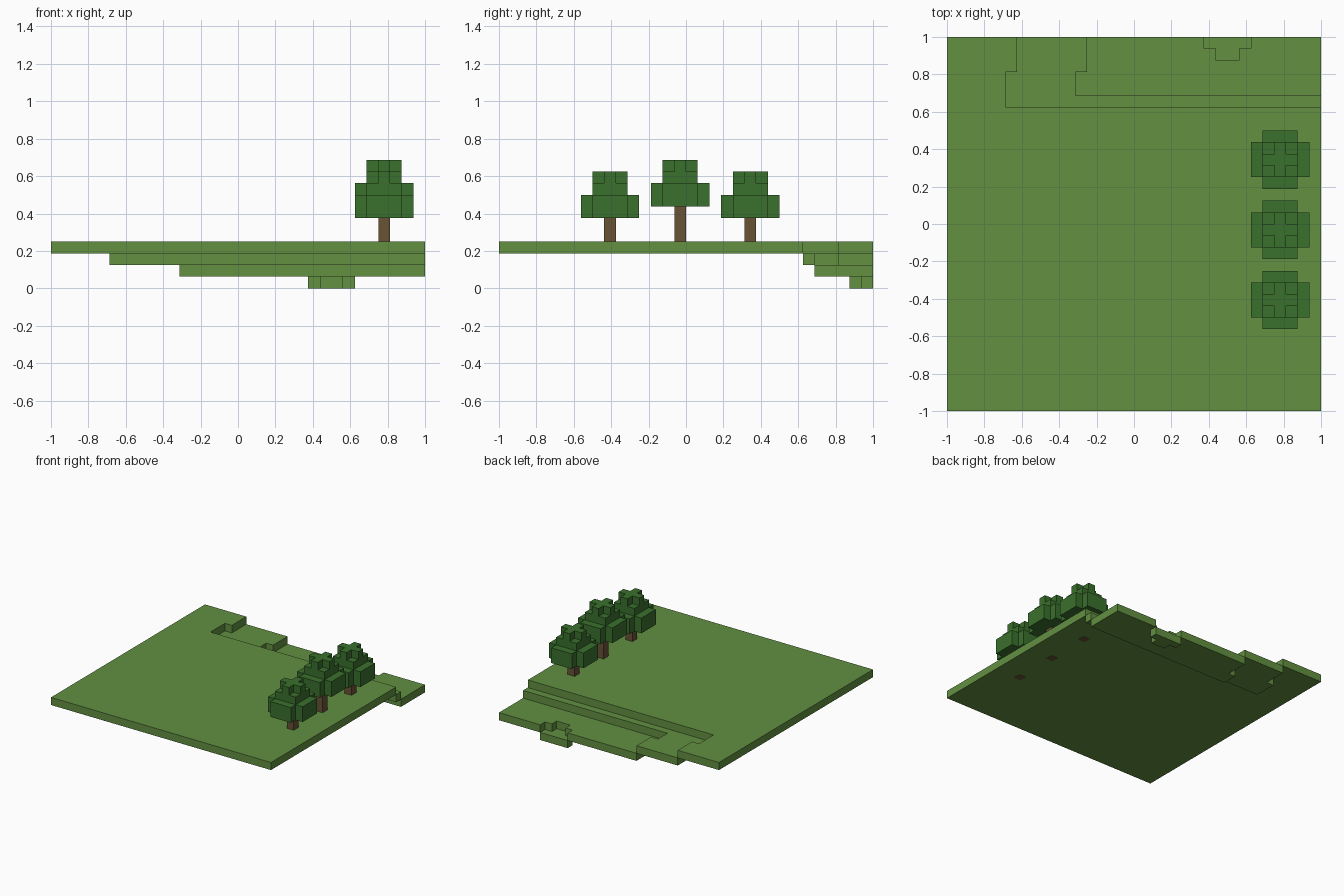
import bpy
import bmesh

cube = bpy.data.objects.get("Cube")
if cube:
    bpy.data.objects.remove(cube, do_unlink=True)

U = 1 / 16  # size of one block


def material(name, rgb):
    m = bpy.data.materials.new(name)
    m.use_nodes = True
    m.diffuse_color = (*rgb, 1)
    m.node_tree.nodes["Principled BSDF"].inputs["Base Color"].default_value = (*rgb, 1)
    return m


grass = material("grass green", (0.122, 0.279, 0.053))
leaf = material("leaf green", (0.042, 0.162, 0.026))
bark = material("bark brown", (0.138, 0.084, 0.037))


def add_prism(bm, outline, z0, z1):
    """Extrude an outline, in blocks, from z0 up to z1."""
    face = bm.faces.new([bm.verts.new((x * U, y * U, z0 * U)) for x, y in outline])
    top = bmesh.ops.extrude_face_region(bm, geom=[face], use_keep_orig=True)["geom"]
    verts = [v for v in top if isinstance(v, bmesh.types.BMVert)]
    bmesh.ops.translate(bm, verts=verts, vec=(0, 0, (z1 - z0) * U))


def make(name, mat, prisms):
    bm = bmesh.new()
    for outline, z0, z1 in prisms:
        add_prism(bm, outline, z0, z1)
    bmesh.ops.recalc_face_normals(bm, faces=bm.faces)
    mesh = bpy.data.meshes.new(name)
    bm.to_mesh(mesh)
    bm.free()
    mesh.materials.append(mat)
    obj = bpy.data.objects.new(name, mesh)
    bpy.context.collection.objects.link(obj)
    return obj


def cross(cx, cy, inner, outer):
    """Square with its four corners notched out."""
    a, b = inner, outer
    quarter = [(b, -a), (b, a), (a, a)]
    points = []
    for _ in range(4):
        points += quarter
        quarter = [(-y, x) for x, y in quarter]
    return [(cx + x, cy + y) for x, y in points]


def square(cx, cy, h):
    return [(cx - h, cy - h), (cx + h, cy - h), (cx + h, cy + h), (cx - h, cy + h)]


# Terraced ground: shared edges between one-block-thick levels
bank_1 = [(-11, 10), (-11, 13), (-10, 13), (-10, 16)]
bank_2 = [(-5, 11), (-5, 13), (-4, 13), (-4, 16)]
pit_rim = [(10, 16), (10, 15), (9, 15), (9, 14), (7, 14), (7, 15), (6, 15), (6, 16)]

levels = {
    "upper_ground": ([(-16, -16), (16, -16), (16, 10)] + bank_1 + [(-16, 16)], 3),
    "middle_terrace": ([(16, 10), (16, 11)] + bank_2 + bank_1[::-1], 2),
    "lower_terrace": ([(16, 11), (16, 16)] + pit_rim + bank_2[::-1], 1),
    "pit_floor": (pit_rim, 0),
}
for name, (outline, z) in levels.items():
    make(name, grass, [(outline, z, z + 1)])

# Row of three trees, the middle one taller
TREE_X = 12.5
for label, y, base in (("front", -6.5, 6), ("middle", -0.5, 7), ("back", 5.5, 6)):
    # trunk is rooted through the ground
    make(label + "_tree_trunk", bark, [(square(TREE_X, y, 0.5), 2.97, base + 0.1)])
    make(label + "_tree_crown", leaf, [
        (cross(TREE_X, y, 1.5, 2.5), base, base + 2),
        (square(TREE_X, y, 1.5), base + 2, base + 3),
        (cross(TREE_X, y, 0.5, 1.5), base + 3, base + 4),
    ])
